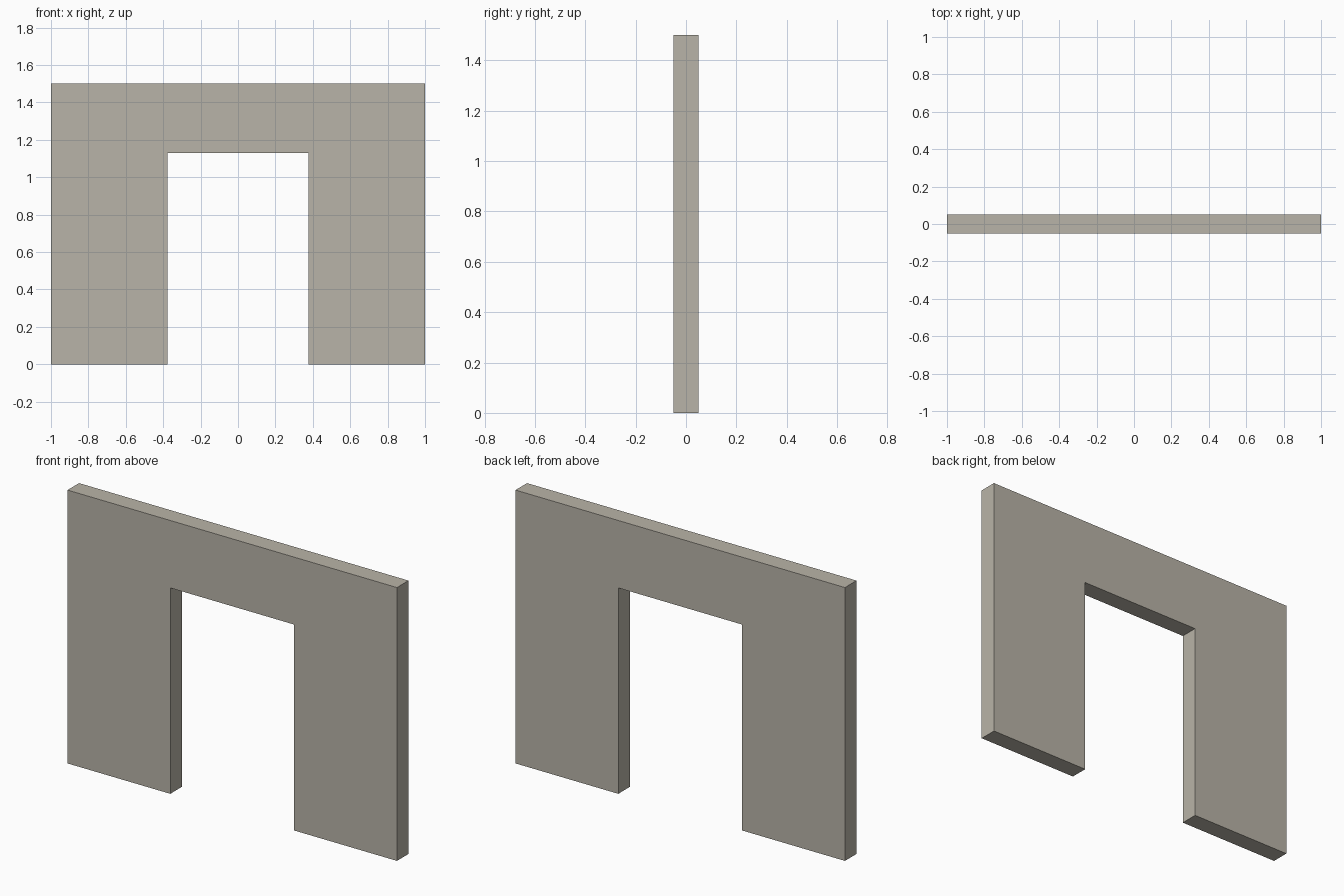
import bpy, bmesh

if "Cube" in bpy.data.objects:
    bpy.data.objects.remove(bpy.data.objects["Cube"])

# Warm grey plaster
mat = bpy.data.materials.new("warm_grey")
mat.diffuse_color = (0.485, 0.456, 0.392, 1)
mat.use_nodes = True
mat.node_tree.nodes["Principled BSDF"].inputs["Base Color"].default_value = mat.diffuse_color

# Wall outline with doorway, in x/z
half = [(0.376, 0), (1, 0), (1, 1.5)]
outline = [(0.376, 1.13)] + half + [(-x, z) for x, z in reversed(half)] + [(-0.376, 1.13)]

# Extrude the outline through the wall thickness
bm = bmesh.new()
face = bm.faces.new([bm.verts.new((x, -0.05, z)) for x, z in outline])
ext = bmesh.ops.extrude_face_region(bm, geom=[face])
verts = [g for g in ext["geom"] if isinstance(g, bmesh.types.BMVert)]
bmesh.ops.translate(bm, verts=verts, vec=(0, 0.1, 0))
bmesh.ops.recalc_face_normals(bm, faces=bm.faces)

mesh = bpy.data.meshes.new("doorway_wall")
bm.to_mesh(mesh)
bm.free()
mesh.materials.append(mat)
wall = bpy.data.objects.new("doorway_wall", mesh)
bpy.context.collection.objects.link(wall)
